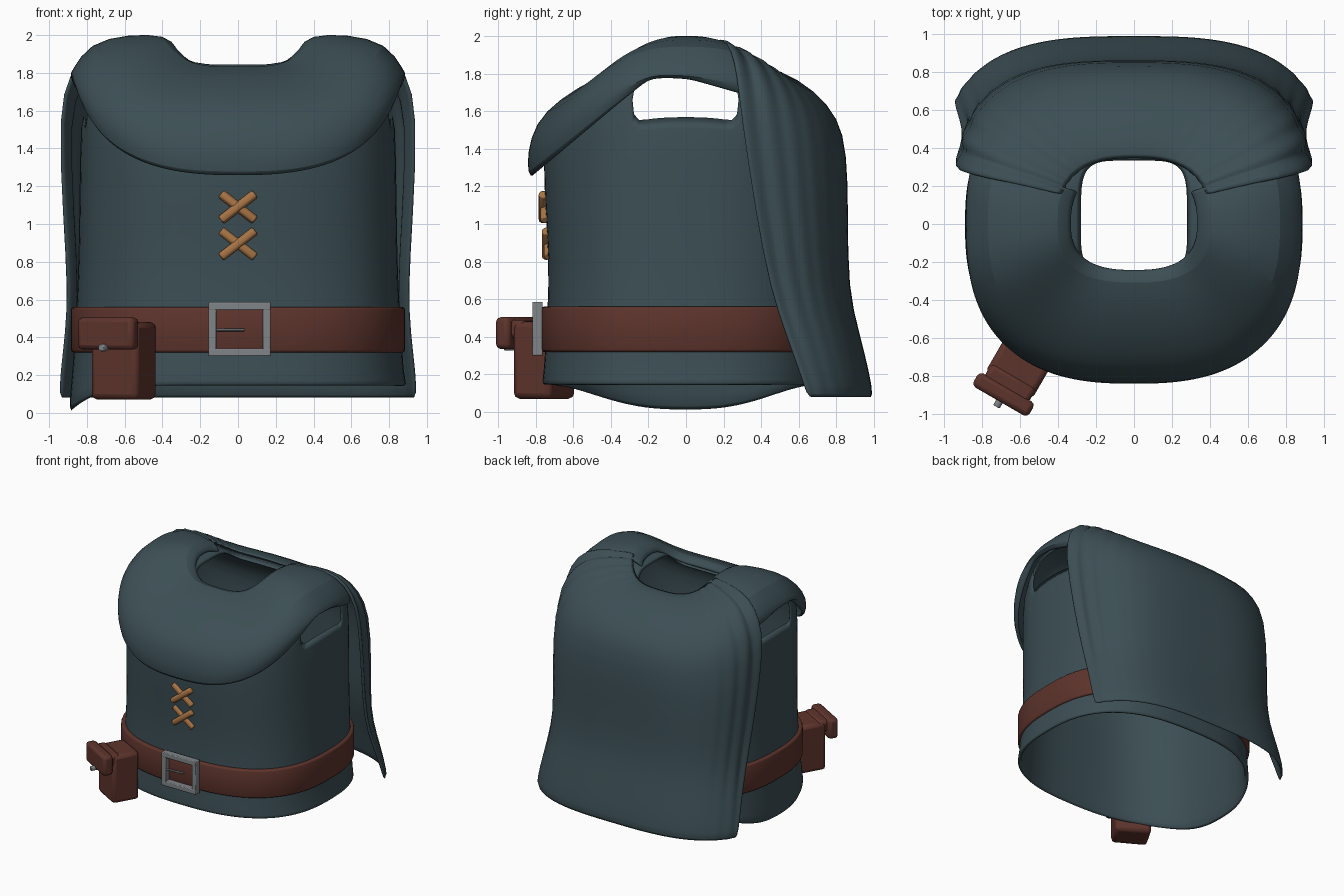
import bpy, bmesh
from math import sin, cos, asin, pi, radians, exp
from mathutils import Matrix, Vector

cube = bpy.data.objects.get("Cube")
if cube:
    bpy.data.objects.remove(cube, do_unlink=True)


def material(name, rgb):
    m = bpy.data.materials.new(name)
    m.use_nodes = True
    color = (*rgb, 1)
    m.diffuse_color = color
    bsdf = next(n for n in m.node_tree.nodes if n.type == "BSDF_PRINCIPLED")
    bsdf.inputs["Base Color"].default_value = color
    bsdf.inputs["Roughness"].default_value = 0.8
    return m


CLOTH = material("slate teal cloth", (0.045, 0.077, 0.09))
LEATHER = material("red brown leather", (0.11, 0.034, 0.025))
METAL = material("grey metal", (0.22, 0.235, 0.245))
CORD = material("tan cord", (0.39, 0.175, 0.06))


def finish(name, bm, mat, angle=40):
    mesh = bpy.data.meshes.new(name)
    bm.to_mesh(mesh)
    bm.free()
    mesh.materials.append(mat)
    ob = bpy.data.objects.new(name, mesh)
    bpy.context.collection.objects.link(ob)
    bpy.ops.object.select_all(action="DESELECT")
    ob.select_set(True)
    bpy.context.view_layer.objects.active = ob
    bpy.ops.object.shade_smooth_by_angle(angle=radians(angle))
    return ob


def oval(a, rx, yf, yb, n=2.6, cy=0.0):
    """Point on a squarish oval with separate front and back depth."""
    c, s = cos(a), sin(a)
    x = rx * abs(c) ** (2 / n) * (1 if c > 0 else -1)
    y = cy + ((yb - cy) if s > 0 else (cy - yf)) * abs(s) ** (2 / n) * (1 if s > 0 else -1)
    return x, y


def saddle(a, side, front, back):
    """Height that is raised toward the shoulders."""
    mid = front if sin(a) < 0 else back
    return mid + (side - mid) * abs(cos(a)) ** 3


def edge_angle(ye, yb, n, cy=0.0):
    return asin(((ye - cy) / (yb - cy)) ** (n / 2))


def loft(rings, closed):
    bm = bmesh.new()
    rows = [[bm.verts.new(p) for p in r] for r in rings]
    count = len(rows[0])
    for lower, upper in zip(rows, rows[1:]):
        for i in range(count if closed else count - 1):
            j = (i + 1) % count
            bm.faces.new((lower[i], lower[j], upper[j], upper[i]))
    return bm


def cloth_modifiers(ob, thickness, levels=1):
    solid = ob.modifiers.new("thickness", "SOLIDIFY")
    solid.thickness, solid.offset = thickness, 0
    if levels:
        sub = ob.modifiers.new("smooth", "SUBSURF")
        sub.levels = sub.render_levels = levels


SEG = 64
TURN = [2 * pi * i / SEG for i in range(SEG)]

# Tunic body: hem dips on the right side, shoulders close in to the neck
rings = []
hem = []
for a in TURN:
    x, y = oval(a, 0.885, -0.755, 0.72)
    hem.append((x, y, 0.145 - 0.14 * max(0, -x / 0.885) ** 6))
rings.append(hem)
for z, rx, yf in [(0.17, 0.865, -0.745), (0.55, 0.84, -0.72), (0.8, 0.83, -0.715),
                  (1.1, 0.825, -0.735)]:
    rings.append([(*oval(a, rx, yf, 0.72), z) for a in TURN])
for rx, yf, yb, side, front, back, n in [
        (0.82, -0.745, 0.73, 1.59, 1.35, 1.35, 2.6),
        (0.81, -0.73, 0.72, 1.8, 1.5, 1.5, 2.6),
        (0.72, -0.65, 0.62, 1.9, 1.61, 1.66, 2.6),
        (0.5, -0.42, 0.44, 1.92, 1.73, 1.77, 3),
        (0.27, -0.24, 0.33, 1.88, 1.77, 1.79, 5)]:
    rings.append([(*oval(a, rx, yf, yb, n), saddle(a, side, front, back)) for a in TURN])
bm = loft(rings, True)
armholes = []
for f in bm.faces:
    c = f.calc_center_median()
    if abs(c.x) > 0.78 and abs(c.y) < 0.27 and 1.6 < c.z < 1.8:
        armholes.append(f)
bmesh.ops.delete(bm, geom=armholes, context="FACES")
cloth_modifiers(finish("tunic_body", bm, CLOTH), 0.03)

# Upper shape shared by mantle and cape: rx, front, back, side/front/back heights, edge y
SHOULDERS = [(0.33, -0.24, 0.29, 1.92, 1.79, 1.79, 0.13),
             (0.385, -0.29, 0.34, 1.99, 1.84, 1.84, 0.15),
             (0.58, -0.47, 0.5, 1.99, 1.77, 1.81, 0.2),
             (0.78, -0.67, 0.68, 1.95, 1.65, 1.7, 0.24),
             (0.885, -0.79, 0.8, 1.8, 1.53, 1.56, 0.27)]

# Mantle over the chest and shoulders
rings = []
for rx, yf, yb, side, front, back, ye in SHOULDERS:
    a0 = edge_angle(ye + 0.04, yb, 2.6)
    span = [a0 - (pi + 2 * a0) * i / SEG for i in range(SEG + 1)]
    rings.append([(*oval(a, min(rx, 0.87), yf, yb), saddle(a, side, front, back))
                  for a in span])
a0 = edge_angle(0.31, 0.8, 2.6)
for blend, rx, yf in [(0.55, 0.875, -0.83), (0.93, 0.862, -0.83), (1.0, 0.845, -0.81)]:
    row = []
    for i in range(SEG + 1):
        a = a0 - (pi + 2 * a0) * i / SEG
        x, y = oval(a, rx, yf, 0.8)
        low = min(1.79, 1.25 + 0.85 * (y + 0.83)) - 0.3 * max(0, y)
        top = min(saddle(a, 1.8, 1.53, 1.56), 1.8)
        row.append((x, y, top + (low - top) * blend))
    rings.append(row)
cloth_modifiers(finish("mantle", loft(rings, False), CLOTH), 0.03)

# Cape hanging down the back, with gathers along both front edges
profile = [(rx, yb, 0.0, s, b, ye, 2.6) for rx, _, yb, s, _, b, ye in SHOULDERS[1:]]
profile += [(0.925, 0.845, 0.1, 1.6, 1.38, 0.29, 2.8)]
profile += [(rx, yb, 0.18, z, z, ye, 3) for rx, yb, z, ye in
            [(0.9, 0.85, 1.05, 0.37), (0.89, 0.85, 0.65, 0.45),
             (0.93, 0.91, 0.42, 0.53), (0.98, 0.965, 0.2, 0.61),
             (1.0, 0.985, 0.075, 0.65)]]
rings = []
for k, (rx, yb, cy, side, back, ye, n) in enumerate(profile):
    a0 = edge_angle(ye, yb, n, cy)
    row = []
    for i in range(SEG + 1):
        f = i / SEG
        a = a0 + (pi - 2 * a0) * f
        x, y = oval(a, rx, -yb, yb, n, cy)
        d = min(f, 1 - f)
        fold = 0.022 * exp(-d * 9) * sin(d * 95 + k * 0.3) * (1 if k < 7 else 0.3)
        grow = 1.012 + fold
        row.append((x * grow, y, saddle(a, side, back, back) + (fold * 0.8 if k < 4 else 0)))
    rings.append(row)
cloth_modifiers(finish("cape", loft(rings, False), CLOTH), 0.025)


def bevel(ob, width, segments=2):
    b = ob.modifiers.new("bevel", "BEVEL")
    b.width, b.segments, b.limit_method = width, segments, "ANGLE"


# Belt
rings = [[(*oval(a, 0.862, -0.748, 0.735), z) for a in TURN] for z in (0.32, 0.56)]
belt = finish("belt", loft(rings, True), LEATHER)
cloth_modifiers(belt, 0.045, 0)
bevel(belt, 0.014)


def boxes(name, parts, mat, width, place=Matrix.Identity(4)):
    """Bevelled boxes given as (centre, size), joined in one object."""
    bm = bmesh.new()
    for centre, size in parts:
        bmesh.ops.create_cube(bm, size=1, matrix=place @ Matrix.Translation(centre)
                              @ Matrix.Diagonal((*size, 1)))
    ob = finish(name, bm, mat)
    bevel(ob, width)
    return ob


def rods(name, ends, radius, mat):
    bm = bmesh.new()
    for p, q in ends:
        p, q = Vector(p), Vector(q)
        turn = (q - p).to_track_quat("Z", "Y").to_matrix().to_4x4()
        bmesh.ops.create_cone(bm, cap_ends=True, segments=12, radius1=radius, radius2=radius,
                              depth=(q - p).length,
                              matrix=Matrix.Translation((p + q) / 2) @ turn)
    ob = finish(name, bm, mat)
    bevel(ob, radius * 0.35)


# Buckle frame and prong
frame = [((0.008, -0.79, z), (0.33, 0.055, 0.042)) for z in (0.321, 0.565)]
frame += [((x, -0.79, 0.443), (0.042, 0.053, 0.24)) for x in (-0.136, 0.152)]
boxes("buckle_frame", frame, METAL, 0.006)
rods("buckle_prong", [((-0.12, -0.80, 0.44), (0.035, -0.785, 0.44))], 0.008, METAL)

# Pouch on the right front, turned outward
place = Matrix.Translation((-0.605, -0.755, 0)) @ Matrix.Rotation(radians(-30), 4, "Z")
boxes("pouch", [((0, 0, 0.275), (0.285, 0.23, 0.41))], LEATHER, 0.03, place)
boxes("pouch_flap", [((0, -0.165, 0.42), (0.34, 0.085, 0.17)),
                     ((0, -0.1, 0.44), (0.27, 0.1, 0.1))], LEATHER, 0.025, place)
rods("pouch_clasp", [(place @ Vector((0, -0.19, 0.345)), place @ Vector((0, -0.24, 0.345)))],
     0.02, METAL)

# Crossed lacing on the chest
laces = []
for z, y in ((1.09, -0.755), (0.895, -0.738)):
    for s in (-1, 1):
        laces.append(((-0.09 * s, y - 0.005 * s, z - 0.07), (0.09 * s, y - 0.005 * s, z + 0.07)))
rods("chest_lacing", laces, 0.025, CORD)
